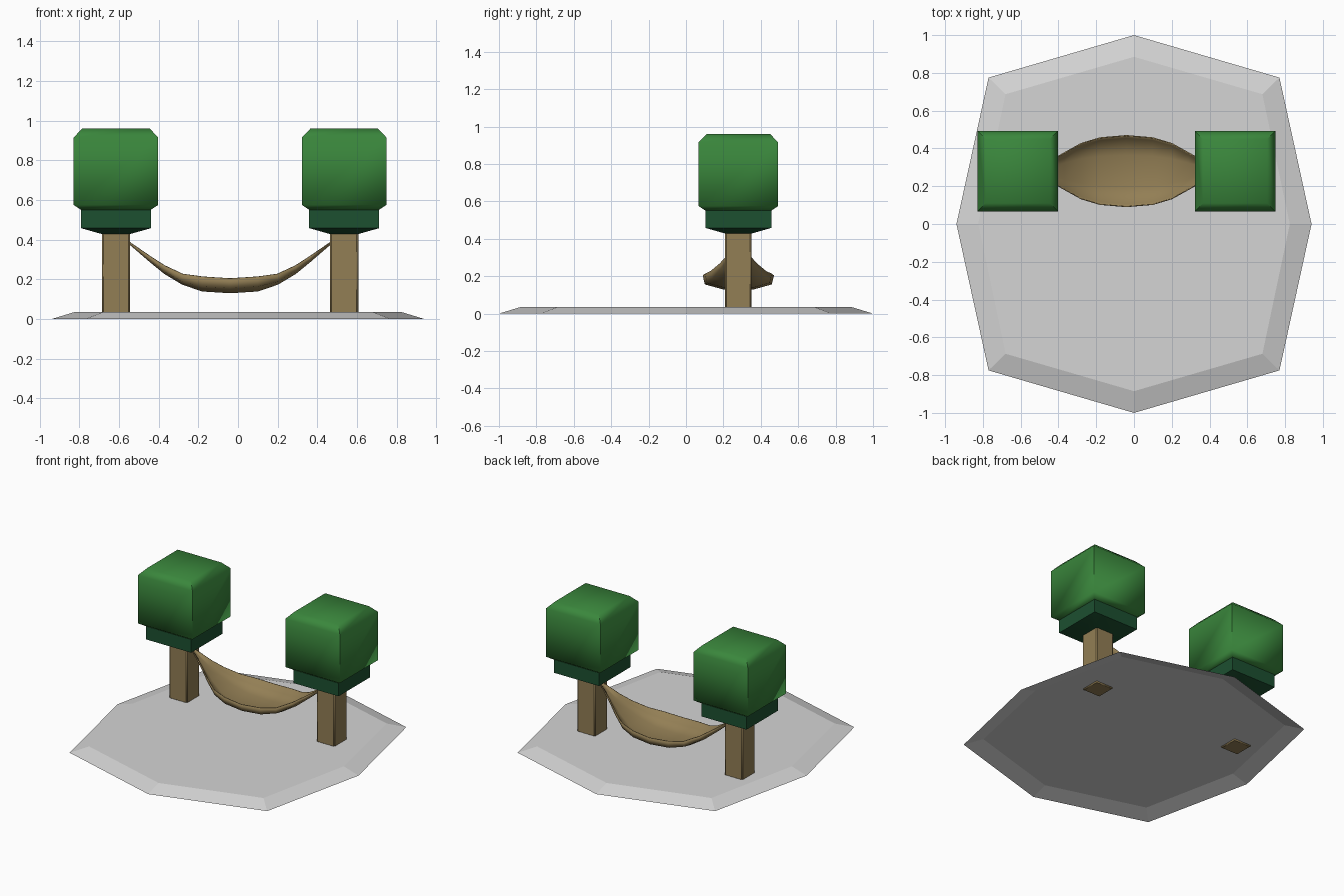
import bpy, math

if "Cube" in bpy.data.objects:
    bpy.data.objects.remove(bpy.data.objects["Cube"])


def material(name, rgb):
    m = bpy.data.materials.new(name)
    m.diffuse_color = (*rgb, 1)
    m.use_nodes = True
    m.node_tree.nodes["Principled BSDF"].inputs["Base Color"].default_value = m.diffuse_color
    return m


GREY = material("stone_grey", (0.66, 0.66, 0.66))
BROWN = material("wood_brown", (0.29, 0.21, 0.09))
LEAF = material("leaf_green", (0.042, 0.24, 0.045))
SHADE = material("dark_leaf_green", (0.012, 0.08, 0.03))


def loft(name, rings, mat, closed=True, cap_start=True, cap_end=True, angle=None):
    """Skin a list of equally long point rings."""
    n = len(rings[0])
    verts = [p for r in rings for p in r]
    faces = []
    for i in range(len(rings) - 1):
        for j in range(n if closed else n - 1):
            k = (j + 1) % n
            faces.append((i * n + j, i * n + k, (i + 1) * n + k, (i + 1) * n + j))
    if cap_start:
        faces.append(tuple(reversed(range(n))))
    if cap_end:
        faces.append(tuple(range(len(verts) - n, len(verts))))
    me = bpy.data.meshes.new(name)
    me.from_pydata(verts, [], faces)
    me.materials.append(mat)
    ob = bpy.data.objects.new(name, me)
    bpy.context.collection.objects.link(ob)
    if angle:
        bpy.ops.object.select_all(action='DESELECT')
        ob.select_set(True)
        bpy.context.view_layer.objects.active = ob
        bpy.ops.object.shade_smooth_by_angle(angle=math.radians(angle))
    return ob


def square(cx, cy, h, z):
    return [(cx + a * h, cy + b * h, z) for a, b in ((-1, -1), (1, -1), (1, 1), (-1, 1))]


def octagon(rx, ry, dx, dy, z):
    return [(rx, 0, z), (dx, dy, z), (0, ry, z), (-dx, dy, z),
            (-rx, 0, z), (-dx, -dy, z), (0, -ry, z), (dx, -dy, z)]


# Ground plate: an open-bottomed bevelled octagon
loft("ground_plate", [octagon(0.94, 1.0, 0.77, 0.775, 0),
                      octagon(0.825, 0.885, 0.68, 0.687, 0.035)], GREY, cap_start=False)

# Two trees
Y = 0.28
for side, x in (("left", -0.615), ("right", 0.535)):
    trunk = loft(side + "_trunk", [square(x, Y, 0.071, 0.028), square(x, Y, 0.071, 0.46)],
                 BROWN, angle=50)
    bevel = trunk.modifiers.new("soft_edges", 'BEVEL')
    bevel.width = 0.008
    loft(side + "_lower_foliage",
         [square(x, Y, h, z) for h, z in ((0.07, 0.428), (0.176, 0.458), (0.176, 0.56))],
         SHADE, angle=50)
    loft(side + "_crown",
         [square(x, Y, h, z) for h, z in ((0.175, 0.55), (0.213, 0.575),
                                          (0.213, 0.915), (0.17, 0.96))],
         LEAF, angle=60)

# Hammock: offset from middle, half width, rim height, lip height, bottom height
half = [(0.0, 0.188, 0.205, 0.158, 0.133),
        (0.14, 0.176, 0.214, 0.166, 0.142),
        (0.24, 0.146, 0.228, 0.190, 0.176),
        (0.33, 0.096, 0.270, 0.242, 0.230),
        (0.40, 0.056, 0.315, 0.296, 0.287),
        (0.515, 0.008, 0.394, 0.390, 0.386)]
stations = [(-s[0], *s[1:]) for s in reversed(half[1:])] + half
rows = []
for dx, w, rim, lip, low in stations:
    section = ((-1, rim), (-0.94, lip), (-0.45, low), (0.45, low), (0.94, lip), (1, rim))
    rows.append([(dx - 0.04, Y + f * w, z) for f, z in section])
hammock = loft("hammock", rows, BROWN, closed=False, cap_start=False, cap_end=False, angle=80)
thick = hammock.modifiers.new("cloth_thickness", 'SOLIDIFY')
thick.thickness = 0.006
thick.offset = 0
